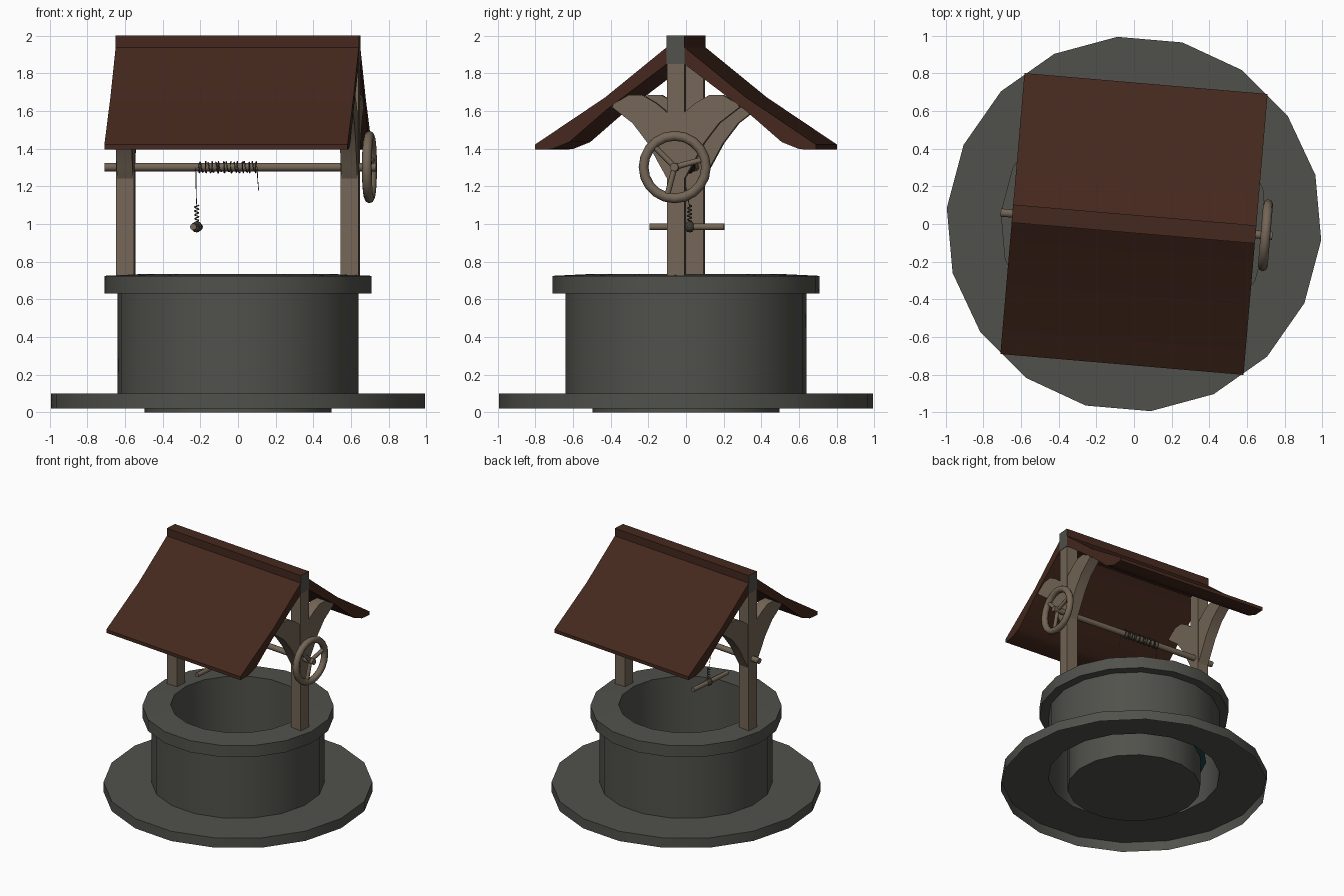
import bpy, bmesh, math
from mathutils import Vector, Matrix

if "Cube" in bpy.data.objects:
    bpy.data.objects.remove(bpy.data.objects["Cube"])

TURN = math.radians(-4.9)   # whole well is turned slightly about z


def material(name, rgb):
    m = bpy.data.materials.new(name)
    m.diffuse_color = (*rgb, 1)
    m.use_nodes = True
    m.node_tree.nodes["Principled BSDF"].inputs["Base Color"].default_value = m.diffuse_color
    return m


STONE = material("grey stone", (0.081, 0.083, 0.071))
ROOF = material("brown roof", (0.060, 0.0215, 0.0128))
WOOD = material("weathered wood", (0.174, 0.132, 0.093))
ROPE = material("dark rope", (0.05, 0.047, 0.035))
WATER = material("teal water", (0.013, 0.07, 0.07))


def finish(name, bm, mats, smooth=False, recalc=True):
    if recalc:
        bmesh.ops.recalc_face_normals(bm, faces=bm.faces)
    me = bpy.data.meshes.new(name)
    bm.to_mesh(me)
    bm.free()
    for m in mats:
        me.materials.append(m)
    if smooth:
        me.shade_smooth()
        me.set_sharp_from_angle(angle=math.radians(30))
    ob = bpy.data.objects.new(name, me)
    ob.rotation_euler.z = TURN
    bpy.context.collection.objects.link(ob)
    return ob


def lathe(name, profile, mat, sides=18, closed=False):
    """Revolve (radius, z) points about z; open profiles run upward on the outside."""
    bm = bmesh.new()
    rings = []
    for r, z in profile:
        if r == 0:
            rings.append([bm.verts.new((0, 0, z))] * sides)
        else:
            rings.append([bm.verts.new((r * math.cos(2 * math.pi * i / sides),
                                        r * math.sin(2 * math.pi * i / sides), z))
                          for i in range(sides)])
    pairs = list(zip(rings, rings[1:]))
    if closed:
        pairs.append((rings[-1], rings[0]))
    for a, b in pairs:
        for i in range(sides):
            j = (i + 1) % sides
            bm.faces.new(list(dict.fromkeys((a[i], a[j], b[j], b[i]))))
    return finish(name, bm, [mat], smooth=True, recalc=closed)


def box(name, lo, hi, mats):
    bm = bmesh.new()
    lo, hi = Vector(lo), Vector(hi)
    bmesh.ops.create_cube(bm, size=1, matrix=Matrix.Translation((lo + hi) / 2)
                          @ Matrix.Diagonal((*(hi - lo), 1)))
    if len(mats) > 1:               # second colour on the x ends
        bm.normal_update()
        for f in bm.faces:
            f.material_index = int(abs(f.normal.x) > 0.9)
    return finish(name, bm, mats)


def prism(name, outline, x0, x1, mat):
    """Extrude a (y, z) outline along x."""
    bm = bmesh.new()
    f = bm.faces.new([bm.verts.new((x0, y, z)) for y, z in outline])
    res = bmesh.ops.extrude_face_region(bm, geom=[f])
    bmesh.ops.translate(bm, vec=(x1 - x0, 0, 0),
                        verts=[v for v in res["geom"] if isinstance(v, bmesh.types.BMVert)])
    return finish(name, bm, [mat], smooth=True)


def rod(name, a, b, r, mat, sides=10):
    a, b = Vector(a), Vector(b)
    d = b - a
    bm = bmesh.new()
    bmesh.ops.create_cone(bm, cap_ends=True, segments=sides, radius1=r, radius2=r,
                          depth=d.length, matrix=Matrix.Translation((a + b) / 2)
                          @ d.to_track_quat('Z', 'Y').to_matrix().to_4x4())
    ob = finish(name, bm, [mat])
    ob.data.shade_smooth()
    ob.data.set_sharp_from_angle(angle=math.radians(50))
    return ob


def cord(name, pts, r, mat):
    cu = bpy.data.curves.new(name, 'CURVE')
    cu.dimensions = '3D'
    cu.bevel_depth = r
    cu.bevel_resolution = 0
    cu.use_fill_caps = True
    sp = cu.splines.new('POLY')
    sp.points.add(len(pts) - 1)
    for p, co in zip(sp.points, pts):
        p.co = (*co, 1)
    cu.materials.append(mat)
    ob = bpy.data.objects.new(name, cu)
    ob.rotation_euler.z = TURN
    bpy.context.collection.objects.link(ob)


# Stonework; the base slab is a shell, open underneath
lathe("base_slab", [(0.997, 0.02), (0.997, 0.10), (0.642, 0.10)], STONE)
lathe("outer_wall", [(0.642, 0.10), (0.642, 0.64)], STONE)
lathe("rim", [(0.50, 0.735), (0.71, 0.725), (0.71, 0.63), (0.50, 0.63)], STONE, closed=True)
lathe("inner_shaft", [(0, 0), (0.498, 0), (0.498, 0.64)], STONE)

# Water disc, sitting a little off centre in the shaft
bm = bmesh.new()
bmesh.ops.create_circle(bm, cap_ends=True, segments=18, radius=0.50,
                        matrix=Matrix.Translation((-0.03, 0.03, 0.24)))
finish("water", bm, [WATER], recalc=False)

# Roof panels, upper outline then underside
panel = [(0.045, 1.94), (0.375, 1.672), (0.748, 1.422), (0.748, 1.395),
         (0.66, 1.397), (0.565, 1.435), (0.375, 1.60), (0.045, 1.85)]
brace = [(0.04, 1.23), (0.09, 1.32), (0.15, 1.43), (0.23, 1.535), (0.34, 1.62),
         (0.33, 1.637), (0.25, 1.685), (0.18, 1.685), (0.11, 1.645), (0.06, 1.605), (0.04, 1.585)]
for s, side in ((-1, "front"), (1, "back")):
    prism("roof_" + side, [(s * y, z) for y, z in panel], -0.6475, 0.6475, ROOF)
    for e, end in ((-1, "left"), (1, "right")):
        prism(f"brace_{end}_{side}", [(s * y, z) for y, z in brace],
              e * 0.555, e * 0.64, WOOD)
box("ridge_beam", (-0.648, -0.048, 1.85), (0.648, 0.048, 2.0), [ROOF, STONE])

# Posts and axle
for e, end in ((-1, "left"), (1, "right")):
    x = sorted((e * 0.55, e * 0.645))
    box("post_" + end, (x[0], -0.047, 0.72), (x[1], 0.047, 1.85), [WOOD])
AX = 1.302
rod("axle", (-0.71, 0, AX), (0.737, 0, AX), 0.0225, WOOD)

# Hand wheel: ring tube with three spokes
bm = bmesh.new()
N, M, R, T = 20, 8, 0.166, 0.026
ring = [[bm.verts.new((0.70 + T * math.sin(b),
                       (R + T * math.cos(b)) * math.cos(a),
                       AX + (R + T * math.cos(b)) * math.sin(a)))
         for b in (2 * math.pi * j / M for j in range(M))]
        for a in (2 * math.pi * i / N for i in range(N))]
for i in range(N):
    for j in range(M):
        k, l = (i + 1) % N, (j + 1) % M
        bm.faces.new((ring[i][j], ring[k][j], ring[k][l], ring[i][l]))
finish("wheel_ring", bm, [WOOD]).data.shade_smooth()
for n, deg in enumerate((15, 135, 255)):
    a = math.radians(deg)
    rod(f"wheel_spoke_{n}", (0.70, 0, AX),
        (0.70, R * math.cos(a), AX + R * math.sin(a)), 0.015, WOOD, 8)

# Rope wound on the axle, with a hanging end and a loose tail
turns, steps = 26, 10
coil = []
for i in range(turns * steps + 1):
    t = i / (turns * steps)
    a = math.pi + 2 * math.pi * i / steps
    r = 0.029 + 0.004 * math.sin(9 * a / 7)
    coil.append((-0.215 + 0.32 * t + 0.008 * math.sin(a * 0.37),
                 r * math.cos(a), AX + r * math.sin(a)))
cord("rope_coil", coil, 0.0028, ROPE)
cord("rope_hanging", [(-0.222, -0.027, AX), (-0.222, -0.02, 1.2), (-0.22, 0, 1.09)], 0.0018, ROPE)
cord("rope_tail", [(0.105, -0.03, AX), (0.107, -0.03, 1.24), (0.113, -0.03, 1.175)], 0.0018, ROPE)
cord("rope_twist", [(-0.22 + 0.011 * math.cos(i * 0.8), 0.011 * math.sin(i * 0.8),
                     1.10 - 0.0026 * i) for i in range(36)], 0.0035, ROPE)

# Knot and cross stick
bm = bmesh.new()
bmesh.ops.create_icosphere(bm, subdivisions=2, radius=0.03,
                           matrix=Matrix.Translation((-0.22, 0, 0.985)))
finish("rope_knot", bm, [ROPE])
rod("hanging_stick", (-0.22, -0.212, 0.985), (-0.22, 0.185, 0.985), 0.018, WOOD, 8)
